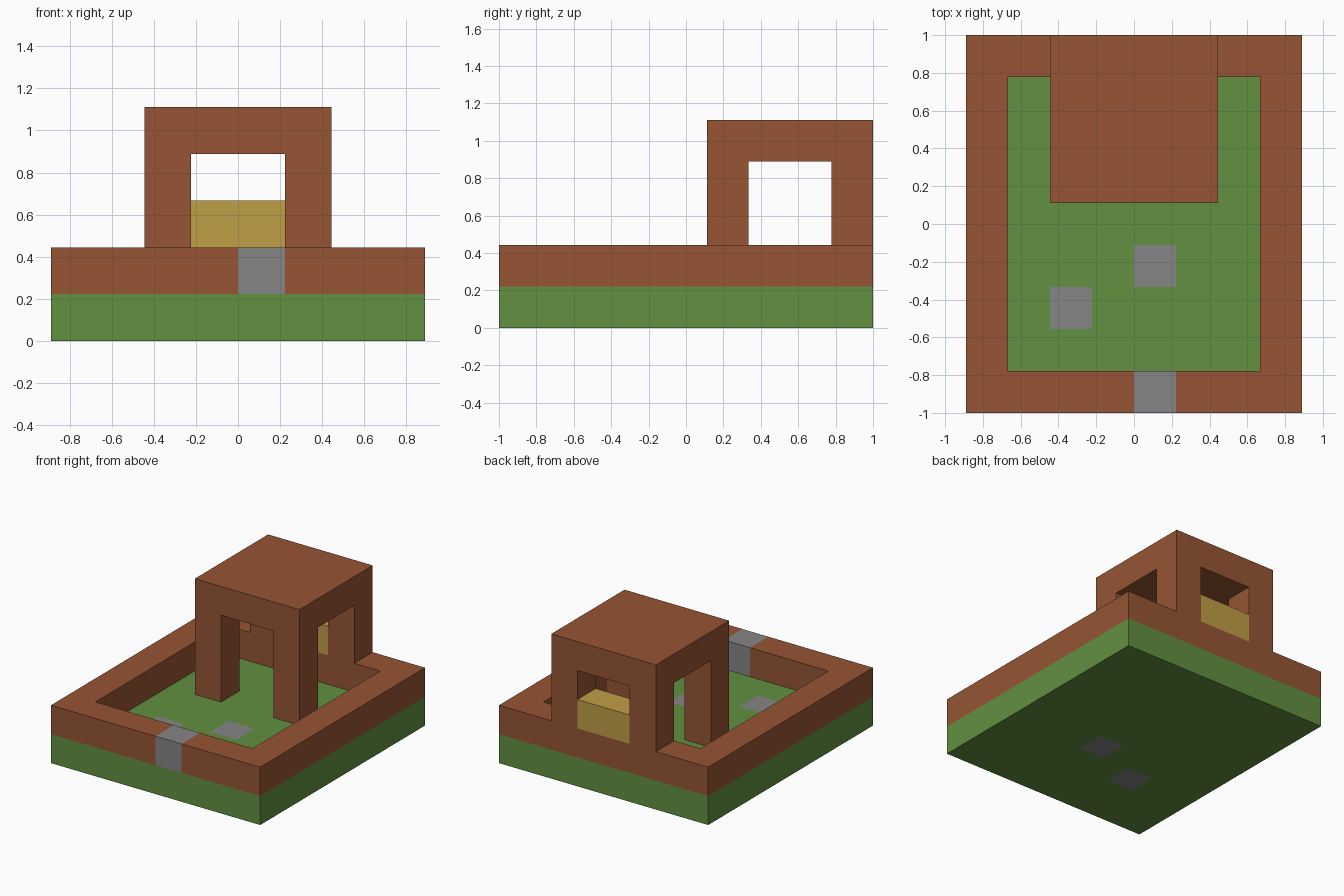
import bpy
import bmesh
from itertools import product
from mathutils import Vector

cube = bpy.data.objects.get("Cube")
if cube:
    bpy.data.objects.remove(cube)

# The model sits on a block grid: 8 wide, 9 deep, 5 high
UNIT = 2 / 9
WIDE, DEEP = 8, 9
CENTRE = Vector((WIDE / 2, DEEP / 2, 0))


def material(name, color):
    m = bpy.data.materials.new(name)
    m.use_nodes = True
    m.diffuse_color = (*color, 1)
    m.node_tree.nodes["Principled BSDF"].inputs["Base Color"].default_value = (*color, 1)
    return m


brown = material("brown_wood", (0.305, 0.091, 0.034))
green = material("grass_green", (0.122, 0.279, 0.051))
grey = material("stone_grey", (0.238, 0.238, 0.238))
yellow = material("straw_yellow", (0.527, 0.342, 0.061))


def box(xs, ys, zs):
    """Set of blocks in the half-open ranges."""
    return set(product(range(*xs), range(*ys), range(*zs)))


# Ground slab with two stepping stones set through it
stones = {(4, 3, 0), (2, 2, 0)}
ground = box((0, WIDE), (0, DEEP), (0, 1)) - stones

# Low yard wall with a stone gate block
gate = {(4, 0, 1)}
wall = box((0, WIDE), (0, DEEP), (1, 2)) - box((1, 7), (1, 8), (1, 2)) - gate

# House: four corner posts, flat roof and a sill in the rear window
posts = set(product((2, 5), (5, 8), range(1, 4))) - wall
roof = box((2, 6), (5, 9), (4, 5))
sill = box((3, 5), (8, 9), (2, 3))

parts = [
    ("ground_slab", ground, green),
    ("stepping_stones", stones, grey),
    ("yard_wall", wall, brown),
    ("gate_block", gate, grey),
    ("house_posts", posts, brown),
    ("house_roof", roof, brown),
    ("window_sill", sill, yellow),
]
solid = set().union(*(cells for _, cells, _ in parts))


def build(name, cells, mat):
    """Skin the blocks, leaving out faces buried against other blocks."""
    bm = bmesh.new()
    for cell in sorted(cells):
        middle = Vector(cell) + Vector((0.5, 0.5, 0.5))
        for axis, sign in product(range(3), (-1, 1)):
            normal = Vector((0, 0, 0))
            normal[axis] = sign
            if tuple(int(c + n) for c, n in zip(cell, normal)) in solid:
                continue
            u = Vector((0, 0, 0))
            u[(axis + 1) % 3] = 0.5
            v = normal.cross(u)
            face_mid = middle + normal / 2
            corners = (face_mid - u - v, face_mid + u - v,
                       face_mid + u + v, face_mid - u + v)
            bm.faces.new([bm.verts.new((p - CENTRE) * UNIT) for p in corners])
    bmesh.ops.remove_doubles(bm, verts=bm.verts[:], dist=0.001)
    mesh = bpy.data.meshes.new(name)
    bm.to_mesh(mesh)
    bm.free()
    mesh.materials.append(mat)
    bpy.context.collection.objects.link(bpy.data.objects.new(name, mesh))


for part in parts:
    build(*part)
